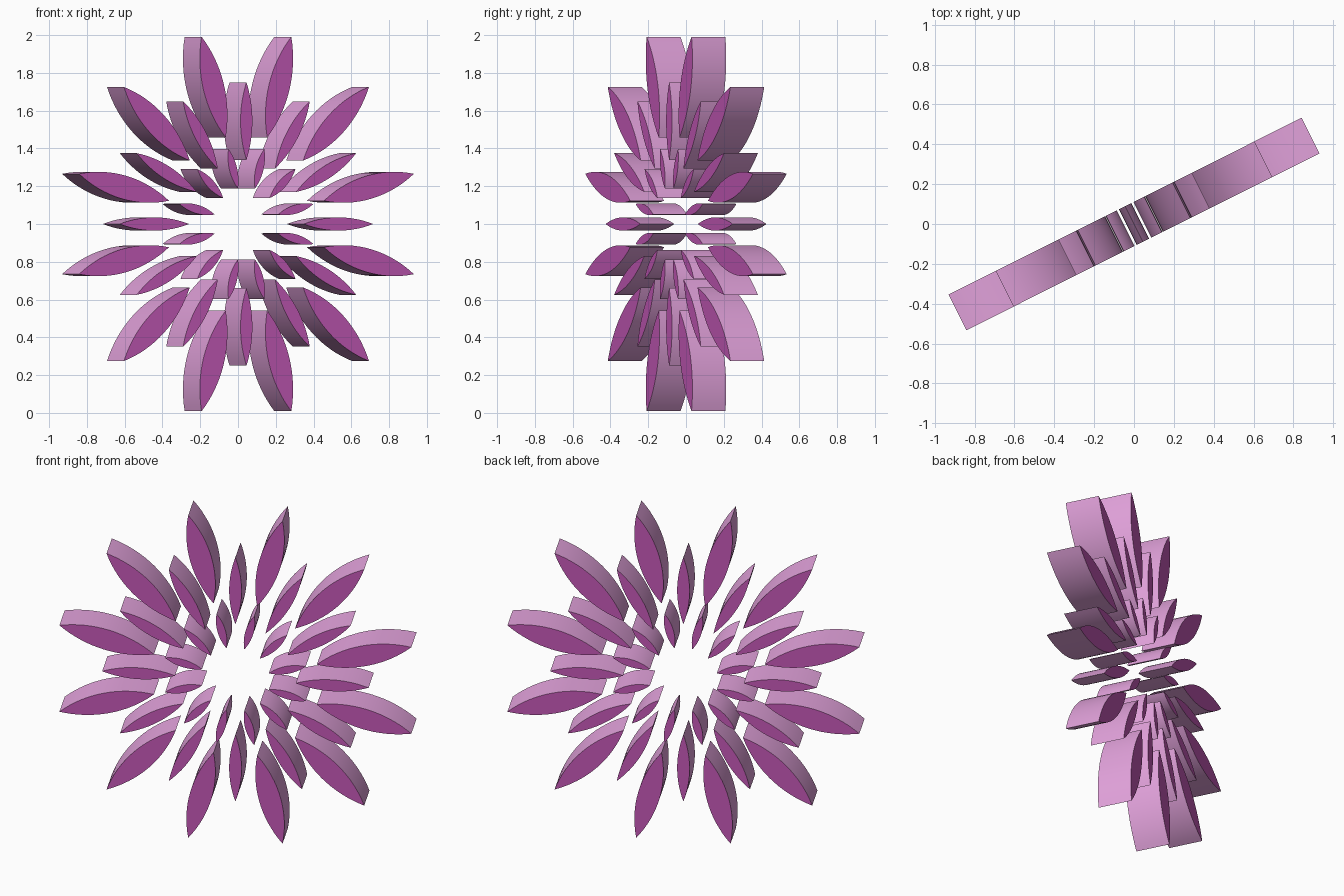
import bpy, bmesh, math
from mathutils import Matrix

if "Cube" in bpy.data.objects:
    bpy.data.objects.remove(bpy.data.objects["Cube"])

DEPTH = 0.2                                   # thickness of the whole blossom
TURN = Matrix.Translation((0, 0, 1)) @ Matrix.Rotation(math.radians(26.6), 4, 'Z')


def material(name, colour):
    m = bpy.data.materials.new(name)
    m.diffuse_color = colour
    m.use_nodes = True
    m.node_tree.nodes["Principled BSDF"].inputs["Base Color"].default_value = m.diffuse_color
    return m


face_mat = material("petal_face", (0.56, 0.10, 0.48, 1))
side_mat = material("petal_side", (0.76, 0.36, 0.71, 1))


def lens(r0, r1, width, steps=16):
    """Pointed outline of two circular arcs, lying along +x from r0 to r1."""
    half, sag = (r1 - r0) / 2, width / 2
    rad = (half * half + sag * sag) / (2 * sag)
    ang = math.asin(half / rad)
    mid = (r0 + r1) / 2
    arc = []
    for i in range(steps):
        t = -ang + 2 * ang * i / steps
        arc.append((rad * math.sin(t), rad * math.cos(t) - rad + sag))
    return [(mid + x, y) for x, y in arc] + [(mid - x, -y) for x, y in arc]


def petal(name, outline, angle):
    """Extruded lens turned to its place around the ring."""
    c, s = math.cos(angle), math.sin(angle)
    bm = bmesh.new()
    verts = [bm.verts.new((x * c - y * s, -DEPTH / 2, x * s + y * c)) for x, y in outline]
    face = bm.faces.new(verts)
    out = bmesh.ops.extrude_face_region(bm, geom=[face], use_keep_orig=True)
    moved = [g for g in out["geom"] if isinstance(g, bmesh.types.BMVert)]
    bmesh.ops.translate(bm, verts=moved, vec=(0, DEPTH, 0))
    bmesh.ops.recalc_face_normals(bm, faces=bm.faces)
    for f in bm.faces:
        f.material_index = 0 if len(f.verts) > 4 else 1
        f.smooth = len(f.verts) == 4
    for e in bm.edges:
        if len(e.link_faces) == 2 and e.calc_face_angle() > math.radians(25):
            e.smooth = False
    me = bpy.data.meshes.new(name)
    bm.to_mesh(me)
    bm.free()
    me.materials.append(face_mat)
    me.materials.append(side_mat)
    ob = bpy.data.objects.new(name, me)
    ob.matrix_world = TURN
    bpy.context.collection.objects.link(ob)


# three staggered rings of twelve petals: inner radius, outer radius, width, start angle
for ring, r0, r1, width, start in (("outer_petal", 0.475, 1.026, 0.124, 15),
                                   ("middle_petal", 0.34, 0.75, 0.07, 0),
                                   ("inner_petal", 0.195, 0.41, 0.046, 15)):
    shape = lens(r0, r1, width)
    for k in range(12):
        petal(f"{ring}_{k + 1}", shape, math.radians(start + 30 * k))
